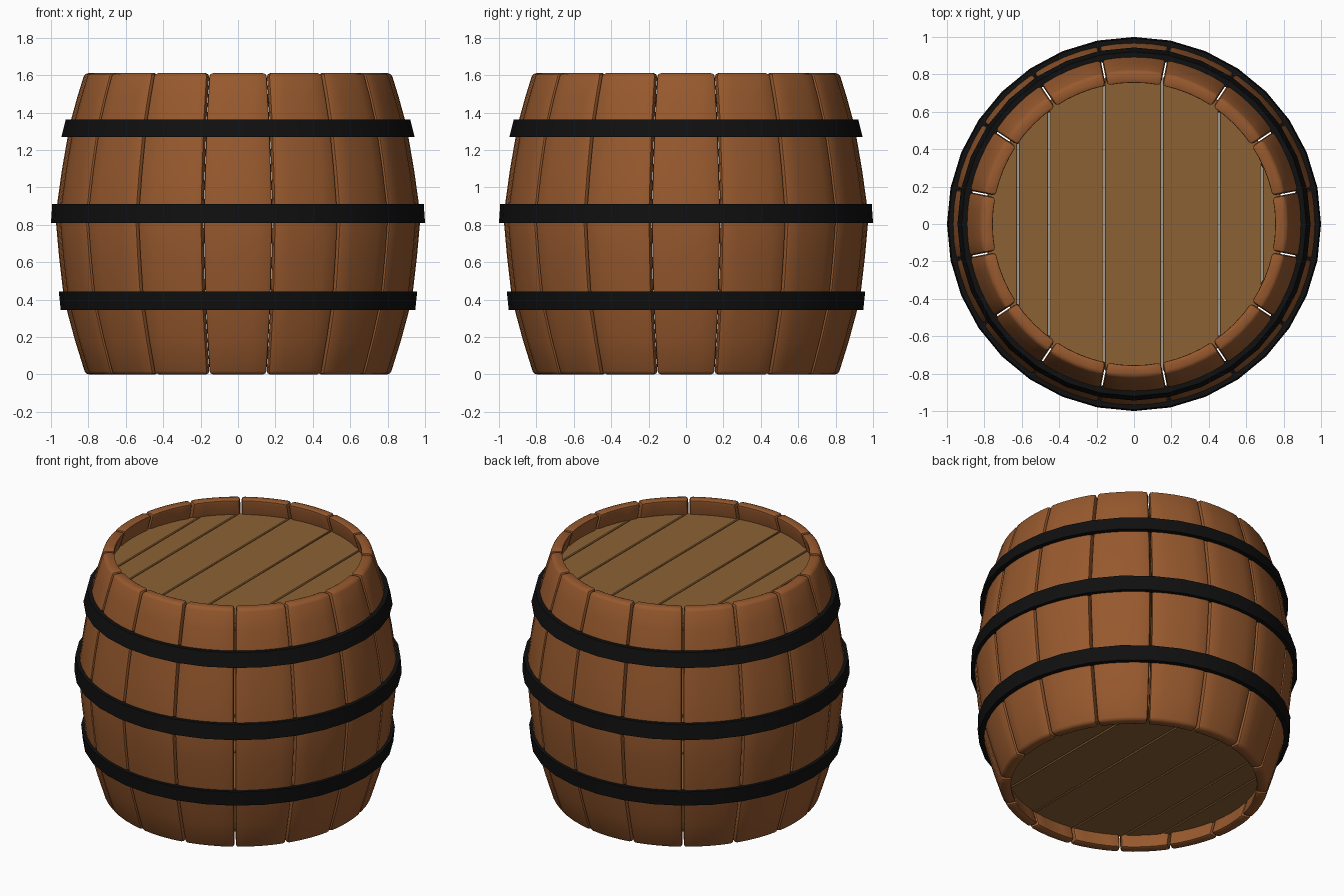
import bpy, bmesh, math
from mathutils import Matrix

if "Cube" in bpy.data.objects:
    bpy.data.objects.remove(bpy.data.objects["Cube"])

N = 16                     # staves around the barrel
HEIGHT = 1.61


def material(name, rgb):
    m = bpy.data.materials.new(name)
    m.diffuse_color = (*rgb, 1)
    m.use_nodes = True
    m.node_tree.nodes["Principled BSDF"].inputs["Base Color"].default_value = m.diffuse_color
    return m


oak = material("stave_wood", (0.31, 0.10, 0.027))
pale = material("lid_wood", (0.26, 0.12, 0.034))
iron = material("hoop_iron", (0.005, 0.005, 0.005))


def finish(bm, name, mat, bevel=0.0, segments=2):
    """Round the hard edges, then turn the bmesh into a shaded object."""
    bmesh.ops.recalc_face_normals(bm, faces=bm.faces)
    if bevel:
        hard = [e for e in bm.edges if e.calc_face_angle(0) > math.radians(50)]
        bmesh.ops.bevel(bm, geom=hard, offset=bevel, segments=segments,
                        profile=0.5, affect='EDGES')
    mesh = bpy.data.meshes.new(name)
    bm.to_mesh(mesh)
    bm.free()
    mesh.materials.append(mat)
    ob = bpy.data.objects.new(name, mesh)
    bpy.context.collection.objects.link(ob)
    bpy.ops.object.select_all(action='DESELECT')
    ob.select_set(True)
    bpy.context.view_layer.objects.active = ob
    bpy.ops.object.shade_smooth_by_angle(angle=math.radians(35))
    return ob


def loft(bm, rings, cap):
    """Skin closed rings of points; cap the ends or join last to first."""
    rows = [[bm.verts.new(p) for p in ring] for ring in rings]
    n = len(rows[0])
    pairs = list(zip(rows, rows[1:])) + ([] if cap else [(rows[-1], rows[0])])
    for a, b in pairs:
        for i in range(n):
            j = (i + 1) % n
            bm.faces.new((a[i], a[j], b[j], b[i]))
    if cap:
        bm.faces.new(rows[0])
        bm.faces.new(rows[-1])


def polar(r, a, z):
    return (r * math.cos(a), r * math.sin(a), z)


# Staves: one bowed board, repeated around the axis
profile = [(0, 0.815), (0.18, 0.871), (0.35, 0.917), (0.45, 0.936),
           (0.63, 0.957), (0.81, 0.973), (0.91, 0.967), (1.09, 0.942),
           (1.27, 0.911), (1.36, 0.893), (1.48, 0.86), (HEIGHT, 0.82)]
half = math.pi / N
angles = [half * k / 2 for k in range(-2, 3)]
gap = 0.004
rings = []
for z, r in profile:
    ring = []
    for rad, order in ((r, angles), (r - 0.07, angles[::-1])):
        shrink = 1 - gap / (rad * half)
        ring += [polar(rad, a * shrink, z) for a in order]
    rings.append(ring)
bm = bmesh.new()
loft(bm, rings, cap=True)
first = finish(bm, "stave_01", oak, 0.018)
for i in range(1, N):
    ob = first.copy()
    ob.name = f"stave_{i + 1:02d}"
    ob.matrix_world = Matrix.Rotation(i * 2 * math.pi / N, 4, 'Z')
    bpy.context.collection.objects.link(ob)

# Iron hoops: 32-sided bands, (name, bottom z, bottom r, top z, top r)
for name, z0, r0, z1, r1 in (("lower_hoop", 0.345, 0.948, 0.442, 0.958),
                             ("middle_hoop", 0.81, 1.0, 0.912, 0.993),
                             ("upper_hoop", 1.27, 0.944, 1.363, 0.921)):
    section = [(r0, z0), (r1, z1), (r1 - 0.04, z1), (r0 - 0.04, z0)]
    bm = bmesh.new()
    loft(bm, [[polar(r, k * math.pi / 16, z) for r, z in section]
              for k in range(32)], cap=False)
    finish(bm, name, iron)

# Lids: planks running front to back, clipped to a circle
R = 0.80
cuts = [-R, -0.62, -0.455, -0.16, 0.15, 0.455, 0.685, R]
for lid, z0, z1 in (("bottom_lid", 0.10, 0.15), ("top_lid", 1.45, 1.50)):
    for i, (a, b) in enumerate(zip(cuts, cuts[1:])):
        a = max(a + 0.002, -R + 0.01)
        b = min(b - 0.002, R - 0.01)
        xs = [a + (b - a) * k / 6 for k in range(7)]
        ring = [(x, math.sqrt(R * R - x * x)) for x in xs]
        ring += [(x, -y) for x, y in reversed(ring)]
        bm = bmesh.new()
        loft(bm, [[(x, y, z) for x, y in ring] for z in (z0, z1)], cap=True)
        finish(bm, f"{lid}_plank_{i + 1}", pale, 0.005, 1)
